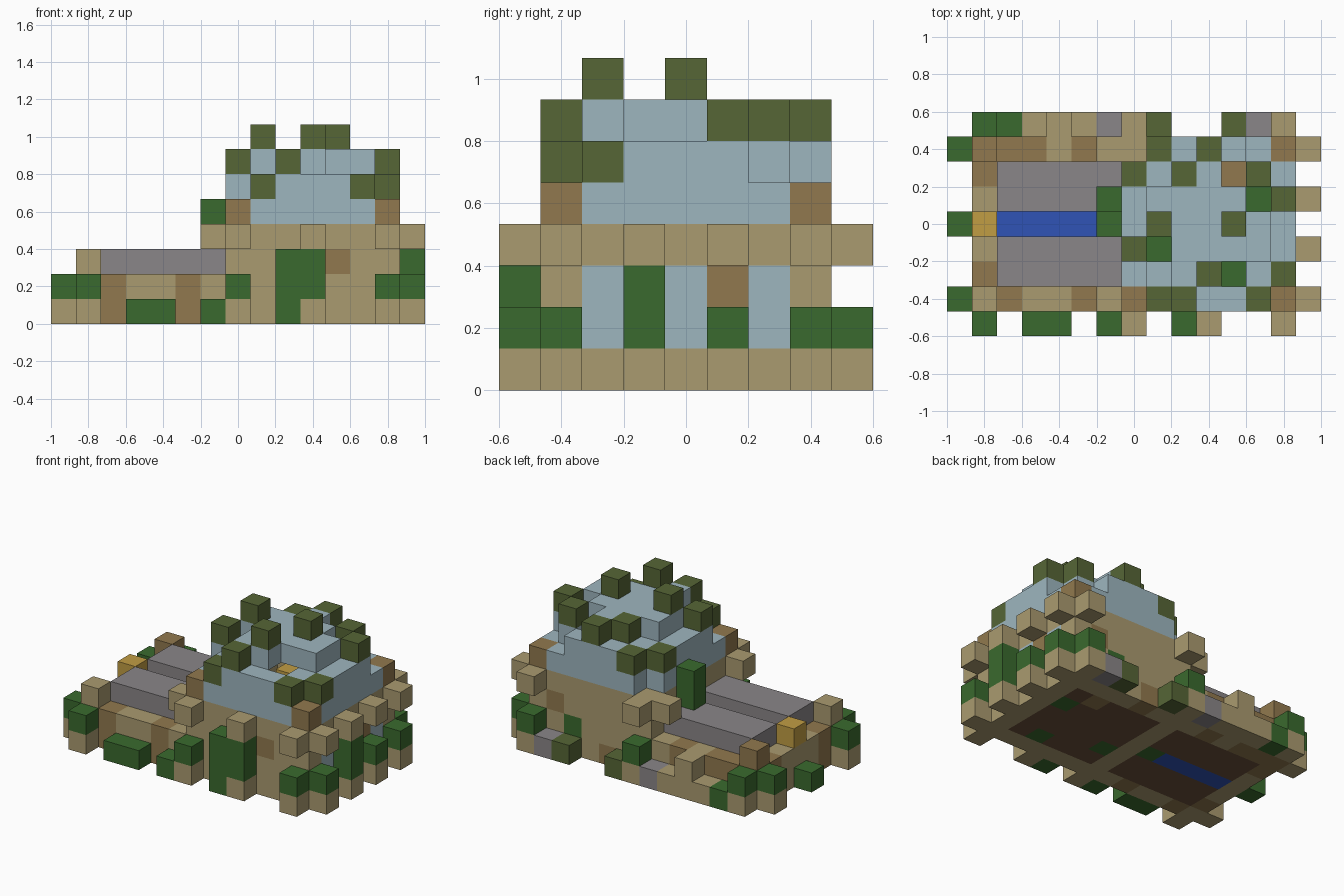
import bpy
import bmesh
from mathutils import Vector

cube = bpy.data.objects.get("Cube")
if cube:
    bpy.data.objects.remove(cube, do_unlink=True)

CELL = 2 / 15
ORIGIN = Vector((-1, -0.6, 0))


def linear(c):
    c /= 255
    return c / 12.92 if c <= 0.04045 else ((c + 0.055) / 1.055) ** 2.4


def material(name, *rgb):
    mat = bpy.data.materials.new(name)
    color = [linear(c) for c in rgb] + [1]
    mat.use_nodes = True
    mat.diffuse_color = color
    bsdf = next(n for n in mat.node_tree.nodes if n.type == 'BSDF_PRINCIPLED')
    bsdf.inputs["Base Color"].default_value = color
    bsdf.inputs["Roughness"].default_value = 1
    return mat


MATS = {
    "tan": material("sandstone", 170, 155, 112),
    "brown": material("worn brown stone", 145, 121, 78),
    "green": material("leaf green", 58, 106, 46),
    "olive": material("moss olive", 86, 102, 54),
    "pale": material("pale blue glass", 158, 182, 191),
    "gray": material("paving gray", 138, 134, 136),
    "blue": material("water blue", 48, 84, 182),
    "gold": material("gold", 193, 157, 68),
    "earth": material("dark earth", 106, 80, 58),
}
blocks = {}


def span(v):
    return range(v[0], v[1] + 1) if isinstance(v, tuple) else (v,)


def fill(part, color, xs, ys, zs):
    """Fill an inclusive range of grid cells; later parts replace earlier ones."""
    for x in span(xs):
        for y in span(ys):
            for z in span(zs):
                blocks[x, y, z] = (part, color)


def carve(xs, ys, zs):
    for x in span(xs):
        for y in span(ys):
            for z in span(zs):
                blocks.pop((x, y, z), None)


# Courtyard: low wall, earth bed, paving and water channel
fill("courtyard_wall", "tan", (1, 6), (1, 7), (0, 1))
fill("courtyard_bed", "earth", (2, 6), (2, 6), (0, 1))
for x in (2, 5):
    fill("courtyard_wall", "brown", x, 1, (0, 1))
    fill("courtyard_wall", "brown", x, 7, (0, 1))
for y in (2, 6):
    fill("courtyard_wall", "brown", 1, y, (0, 1))
fill("courtyard_wall", "brown", 3, 7, (0, 1))
fill("corner_post", "tan", 1, 1, 2)
fill("corner_post", "brown", 1, 7, (0, 2))
for y in (2, 5):
    fill("paving", "gray", (2, 6), (y, y + 1), 2)
carve((2, 6), 4, (0, 1))
fill("water_channel", "blue", (2, 5), 4, 0)
fill("fountain_head", "gold", 1, 4, 2)

# Keep: hollow stone walls around an earth floor
fill("keep_wall", "tan", (7, 13), (1, 7), (0, 3))
carve((8, 12), (2, 6), (1, 3))
fill("keep_floor", "earth", (8, 12), (2, 6), 0)
carve(7, 4, (1, 2))
for y in (2, 4, 6):
    fill("window", "pale", 13, y, (1, 2))
for x, y, z in ((11, 1, 2), (13, 5, 2), (12, 7, 2), (9, 7, 0)):
    fill("keep_wall", "brown", x, y, z)
fill("keep_wall", "green", 11, 7, 1)

# Treasure on its pedestal, with growth on the floor
fill("pedestal", "tan", 10, 4, (1, 3))
fill("treasure", "gold", 10, 4, 4)
for x, y in ((8, 3), (11, 2), (12, 5)):
    fill("floor_plant", "green", x, y, 0)
fill("keep_floor", "brown", 11, 6, 0)

# Buttress feet with greenery, and brackets below the dome
for x, y in ((7, 0), (13, 0), (14, 1), (14, 3), (14, 5), (14, 7), (13, 8), (7, 8)):
    fill("buttress_foot", "tan", x, y, 0)
    fill("buttress_ivy", "green", x, y, 1)
    fill("bracket", "tan", x, y, 3)
fill("buttress_ivy", "green", 14, 3, 2)
for x, y in ((10, 0), (6, 1), (6, 7)):
    fill("bracket", "tan", x, y, 3)

# Dome: lower ring with brown corners, upper ring, then the broken cap
for y in (1, 7):
    fill("dome", "pale", (8, 12), y, 4)
    fill("dome", "pale", (9, 11), y, 5)
for x in (7, 13):
    fill("dome", "pale", x, (2, 6), 4)
    fill("dome", "pale", x, (3, 5), 5)
for x, y in ((7, 1), (13, 1), (13, 7)):
    fill("dome_corner", "brown", x, y, 4)
for x in (8, 12):
    for y in (2, 6):
        fill("dome", "pale", x, y, 5)
fill("dome", "pale", (9, 11), (2, 6), 6)
fill("dome", "pale", (8, 12), (3, 5), 6)
for x, y in ((8, 3), (11, 2), (12, 5), (11, 6)):
    carve(x, y, 6)

# Moss tufts on the dome, grouped by level
TUFTS = {
    5: ((8, 1), (12, 1), (13, 2), (7, 6), (8, 7)),
    6: ((9, 1), (7, 3), (13, 5), (12, 6), (9, 6), (10, 7)),
    7: ((8, 4), (11, 4), (10, 2)),
}
for level, spots in TUFTS.items():
    for x, y in spots:
        fill("moss_tuft", "olive", x, y, level)

# Bushes, tall plants and rubble around the base
for x, y in ((0, 1), (0, 7), (1, 0), (1, 8)):
    fill("bush_base", "tan", x, y, 0)
    fill("bush", "green", x, y, 1)
for x, y in ((0, 4), (3, 0), (4, 0), (6, 0), (2, 8)):
    fill("bush", "green", x, y, 0)
fill("front_creeper", "green", 9, 0, (0, 2))
fill("front_creeper", "green", 10, 0, (1, 2))
fill("rubble", "tan", 10, 0, 0)
fill("tall_plant", "green", 6, 5, (2, 4))
fill("channel_plant", "green", 6, 4, (0, 1))
fill("rubble", "tan", (3, 5), 8, 0)
fill("rubble", "tan", 4, 8, 1)
for x, color in ((6, "gray"), (12, "gray"), (8, "olive"), (11, "olive")):
    fill("rubble", color, x, 8, 0)


def face_corners(cell, axis, side):
    """Four corners of one block side, wound to face outward."""
    u, v = (axis + 1) % 3, (axis + 2) % 3
    loop = ((0, 0), (1, 0), (1, 1), (0, 1))
    for a, b in (loop if side else reversed(loop)):
        p = Vector(cell)
        p[axis] += side
        p[u] += a
        p[v] += b
        yield ORIGIN + p * CELL


# One mesh per part, keeping only the exposed block sides
for part in sorted({p for p, _ in blocks.values()}):
    cells = [(c, col) for c, (p, col) in blocks.items() if p == part]
    colors = sorted({col for _, col in cells})
    bm = bmesh.new()
    for cell, col in cells:
        for axis in range(3):
            for side in (0, 1):
                near = list(cell)
                near[axis] += 1 if side else -1
                if tuple(near) in blocks:
                    continue
                face = bm.faces.new([bm.verts.new(p) for p in face_corners(cell, axis, side)])
                face.material_index = colors.index(col)
    bmesh.ops.remove_doubles(bm, verts=bm.verts[:], dist=CELL / 100)
    mesh = bpy.data.meshes.new(part)
    bm.to_mesh(mesh)
    bm.free()
    for col in colors:
        mesh.materials.append(MATS[col])
    bpy.context.scene.collection.objects.link(bpy.data.objects.new(part, mesh))
